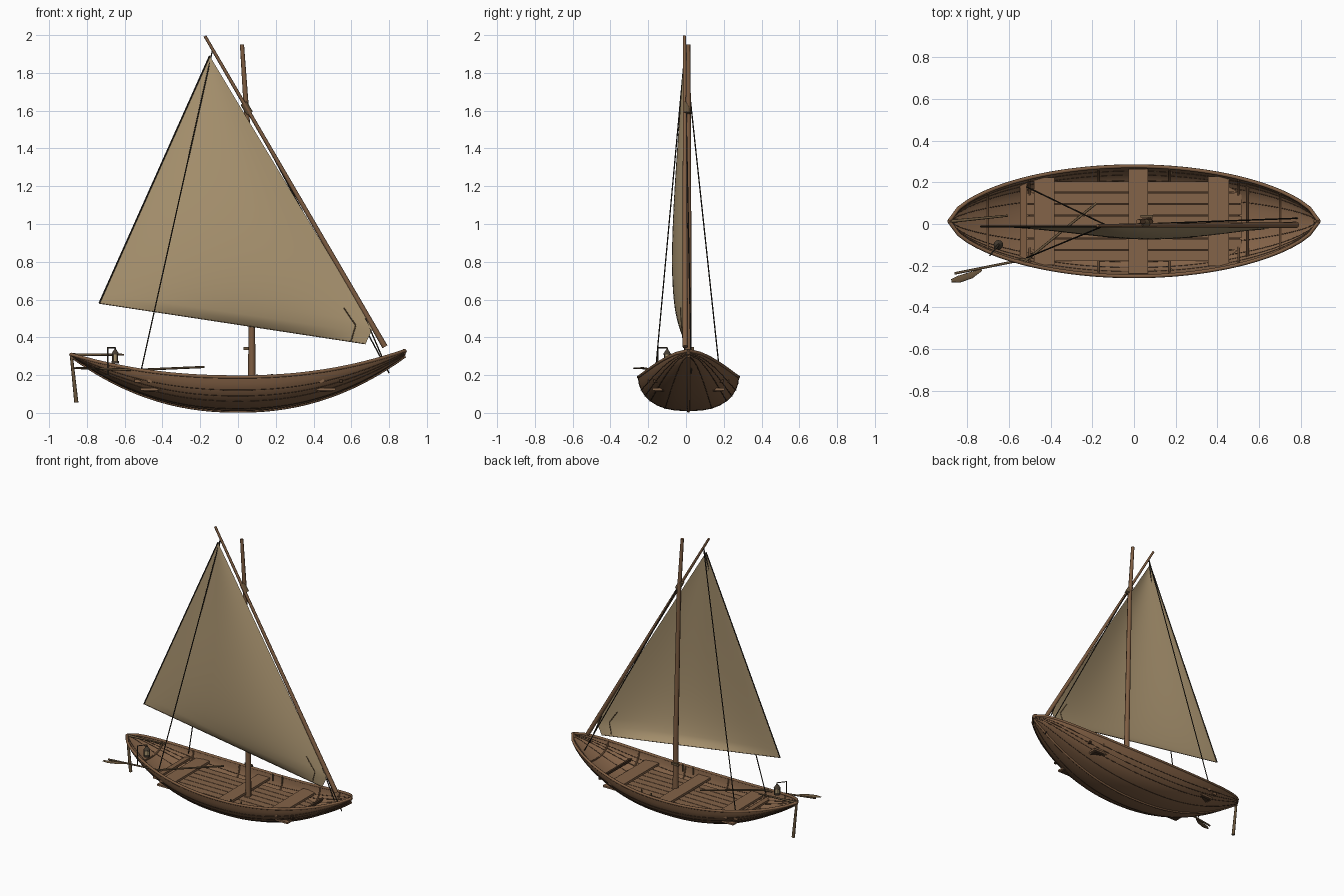
import bpy, bmesh, math
from mathutils import Vector

if "Cube" in bpy.data.objects:
    bpy.data.objects.remove(bpy.data.objects["Cube"])


def material(name, rgb):
    m = bpy.data.materials.new(name)
    m.use_nodes = True
    m.diffuse_color = (*rgb, 1)
    m.node_tree.nodes["Principled BSDF"].inputs["Base Color"].default_value = (*rgb, 1)
    return m


WOOD = material("brown wood", (0.21, 0.11, 0.055))
PLANK = material("plank wood", (0.23, 0.125, 0.065))
DARK = material("dark seam", (0.06, 0.032, 0.017))
SAIL = material("tan canvas", (0.42, 0.31, 0.17))
ROPE = material("dark rope", (0.025, 0.02, 0.014))
OLD = material("weathered wood", (0.14, 0.09, 0.045))
METAL = material("lantern metal", (0.06, 0.045, 0.03))
GLASS = material("lantern glass", (0.4, 0.3, 0.16))

HALF, BEAM, MID = 0.885, 0.268, 0.013
STATIONS, SIDES = 40, 16


def add_mesh(name, bm, mat, smooth=False):
    bmesh.ops.recalc_face_normals(bm, faces=bm.faces)
    me = bpy.data.meshes.new(name)
    bm.to_mesh(me)
    bm.free()
    me.materials.append(mat)
    for p in me.polygons:
        p.use_smooth = smooth
    ob = bpy.data.objects.new(name, me)
    bpy.context.collection.objects.link(ob)
    return ob


def tube(name, pts, radii, mat):
    """Round bar along a path, tapering between two radii if given."""
    cu = bpy.data.curves.new(name, "CURVE")
    cu.dimensions = "3D"
    cu.bevel_depth = 1
    cu.bevel_resolution = 2
    cu.use_fill_caps = True
    sp = cu.splines.new("POLY")
    sp.points.add(len(pts) - 1)
    r0, r1 = radii if isinstance(radii, tuple) else (radii, radii)
    for i, p in enumerate(pts):
        sp.points[i].co = (*p, 1)
        sp.points[i].radius = r0 + (r1 - r0) * i / (len(pts) - 1)
    cu.materials.append(mat)
    ob = bpy.data.objects.new(name, cu)
    bpy.context.collection.objects.link(ob)
    return ob


def box(name, center, size, mat):
    bm = bmesh.new()
    bmesh.ops.create_cube(bm, size=1)
    for v in bm.verts:
        v.co = Vector(center) + Vector([a * b for a, b in zip(v.co, size)])
    return add_mesh(name, bm, mat)


def grid(bm, fn, nu, nv):
    vs = [[bm.verts.new(fn(i / nu, j / nv)) for j in range(nv + 1)] for i in range(nu + 1)]
    for i in range(nu):
        for j in range(nv):
            bm.faces.new((vs[i][j], vs[i + 1][j], vs[i + 1][j + 1], vs[i][j + 1]))


# Hull shape: station along x, girth from one gunwale round to the other
def sheer(x):
    return 0.19 + (0.14 if x > 0 else 0.12) * (abs(x) / HALF) ** 2.2


def hull(x, girth, inset=0.0):
    u = min(abs(x) / HALF, 1)
    w = max(BEAM * (1 - u * u) ** 0.6 - inset, 0.002)
    top = sheer(x)
    bottom = min(0.009 + 0.292 * u ** 2.2 + inset, top)
    a = (girth * 2 - 1) * math.pi / 2
    y = math.copysign(abs(math.sin(a)) ** 0.8, a) * w
    return Vector((x, MID + y, top - (top - bottom) * math.cos(a)))


def station(s):
    return (2 * s - 1) * HALF


for name, inset, mat in (("hull_outside", 0, WOOD), ("hull_inside", 0.011, PLANK)):
    bm = bmesh.new()
    grid(bm, lambda s, g: hull(station(s), g, inset), STATIONS, SIDES)
    add_mesh(name, bm, mat, True)


def along(girth, inset=0.0):
    return [hull(station(i / STATIONS), girth, inset) for i in range(STATIONS + 1)]


# Plank seams, keel and gunwales
for k in (2, 3, 4, 6, 10, 12, 13, 14):
    tube("outer_seam", along(k / SIDES), 0.002, DARK)
    tube("inner_seam", along(k / SIDES, 0.011), 0.002, DARK)
tube("keel", along(0.5), 0.008, WOOD)
for g in (0, 1):
    tube("gunwale", along(g, 0.004), 0.009, WOOD)

# End posts
for sx in (-1, 1):
    tip = sheer(sx * HALF)
    tube("end_post", [(sx * 0.87, MID, tip - 0.025), (sx * 0.885, MID, tip + 0.003)], 0.011, WOOD)

# Ribs
for x in (-0.7, -0.5, -0.17, 0.17, 0.5, 0.7):
    tube("rib", [hull(x, i / SIDES, 0.014) for i in range(SIDES + 1)], 0.005, WOOD)

# Floor boards with dark gaps below
box("floor_gap", (0, MID, 0.116), (1.0, 0.36, 0.006), DARK)
for k in range(-3, 4):
    box("floor_board", (0, MID + k * 0.055, 0.125), (1.03, 0.051, 0.012), PLANK)

# Seats and cross beams
for x, wide, z in ((-0.43, 0.1, 0.17), (0.02, 0.094, 0.155), (0.405, 0.1, 0.17)):
    reach = 2 * (hull(x, 1).y - MID) - 0.035
    box("seat", (x, MID, z), (wide, reach, 0.016), PLANK)
for x in (-0.53, 0.545):
    reach = 2 * (hull(x, 1).y - MID) - 0.03
    box("cross_beam", (x, MID, 0.17), (0.035 if x < 0 else 0.014, reach, 0.016), WOOD if x < 0 else DARK)

# Pegs on the gunwale
for x in (0.1, 0.18):
    for g in (0, 1):
        p = hull(x, g, 0.03)
        tube("peg", [p - Vector((0, 0, 0.035)), p + Vector((0, 0, 0.012))], 0.005, OLD)

# Mast, cleat and yard
tube("mast", [(0.073, 0.012, 0.02), (0.073, 0.012, 0.45), (0.048, 0.012, 1.55), (0.021, 0.012, 1.95)],
     (0.021, 0.011), WOOD)
box("cleat", (0.06, 0.036, 0.34), (0.06, 0.012, 0.015), OLD)
tube("yard", [(0.778, -0.004, 0.35), (-0.175, -0.008, 1.995)], (0.015, 0.008), WOOD)
tube("yard_lashing", [(0.062, 0.004, 1.585), (0.03, 0.004, 1.64)], 0.019, OLD)

# Sail
PEAK, CLEW = Vector((-0.15, 0, 1.89)), Vector((-0.735, 0, 0.58))
TACK, THROAT = Vector((0.675, 0, 0.365)), Vector((0.715, 0, 0.45))


def sail(u, v):
    left = CLEW.lerp(PEAK, v)
    cut = 0.06
    right = TACK.lerp(THROAT, v / cut) if v < cut else THROAT.lerp(PEAK, (v - cut) / (1 - cut))
    p = left.lerp(right, u)
    p.y = -0.012 - 0.062 * math.sin(math.pi * u ** 1.3) * math.sin(math.pi * math.sqrt(v))
    return p


bm = bmesh.new()
grid(bm, sail, 32, 50)
bmesh.ops.remove_doubles(bm, verts=bm.verts, dist=0.0005)
add_mesh("sail", bm, SAIL, True)
tube("sail_edge_rope", [CLEW + Vector((0, -0.012, 0)), PEAK + Vector((0, -0.012, 0))], 0.004, ROPE)
tube("sail_foot_hem", [sail(i / 20, 0) for i in range(21)], 0.002, OLD)
tube("tack_patch_edge", [sail(0.945 - 0.02 * i / 8, 0.12 * i / 8) for i in range(9)], 0.003, OLD)

# Rigging ropes
for y in (-0.162, 0.178):
    tube("stay", [(-0.135, -0.005, 1.92), (-0.515, y, 0.215)], 0.0035, ROPE)
tube("fore_rope", [(0.045, 0.0, 1.62), (0.8, 0.028, 0.21)], 0.0035, ROPE)
tube("tack_rope", [(0.675, -0.012, 0.5), (0.765, -0.006, 0.29)], 0.0035, ROPE)

# Rudder and tiller
tube("rudder", [(-0.883, 0.012, 0.31), (-0.856, 0.012, 0.055)], (0.008, 0.011), OLD)
tube("tiller", [(-0.885, 0.012, 0.308), (-0.605, 0.04, 0.308)], (0.008, 0.005), OLD)

# Oar with a flat blade, and a loose pole
tube("oar_shaft", [(-0.86, -0.237, 0.238), (-0.5, -0.165, 0.226)], 0.006, OLD)
tube("pole", [(-0.53, -0.185, 0.228), (-0.18, 0.1, 0.243)], 0.006, OLD)
blade = tube("oar_blade", [(-0.875, -0.272, 0.238), (-0.84, -0.265, 0.237), (-0.78, -0.245, 0.236),
                           (-0.73, -0.22, 0.234)], 0.006, OLD)
for p, r in zip(blade.data.splines[0].points, (0.008, 0.017, 0.016, 0.005)):
    p.radius = r
blade.scale.z = 0.3
blade.location.z = 0.236 * 0.7

# Lantern on its hook
LX, LY = -0.65, -0.1
tube("lantern_hook", [(-0.69, -0.15, 0.2), (-0.69, -0.15, 0.345), (LX, LY, 0.345), (LX, LY, 0.325)], 0.004, METAL)


def lantern_part(name, z0, z1, r0, r1, mat):
    bm = bmesh.new()
    bmesh.ops.create_cone(bm, cap_ends=True, segments=12, radius1=r0, radius2=r1, depth=z1 - z0)
    bmesh.ops.translate(bm, verts=bm.verts, vec=(LX, LY, (z0 + z1) / 2))
    add_mesh(name, bm, mat)


lantern_part("lantern_base", 0.262, 0.274, 0.021, 0.021, METAL)
lantern_part("lantern_glass", 0.274, 0.308, 0.016, 0.016, GLASS)
lantern_part("lantern_cap", 0.308, 0.335, 0.023, 0.006, METAL)
for i in range(4):
    a = math.pi * (i + 0.5) / 2
    x, y = LX + 0.018 * math.cos(a), LY + 0.018 * math.sin(a)
    tube("lantern_bar", [(x, y, 0.268), (x, y, 0.312)], 0.0025, METAL)
